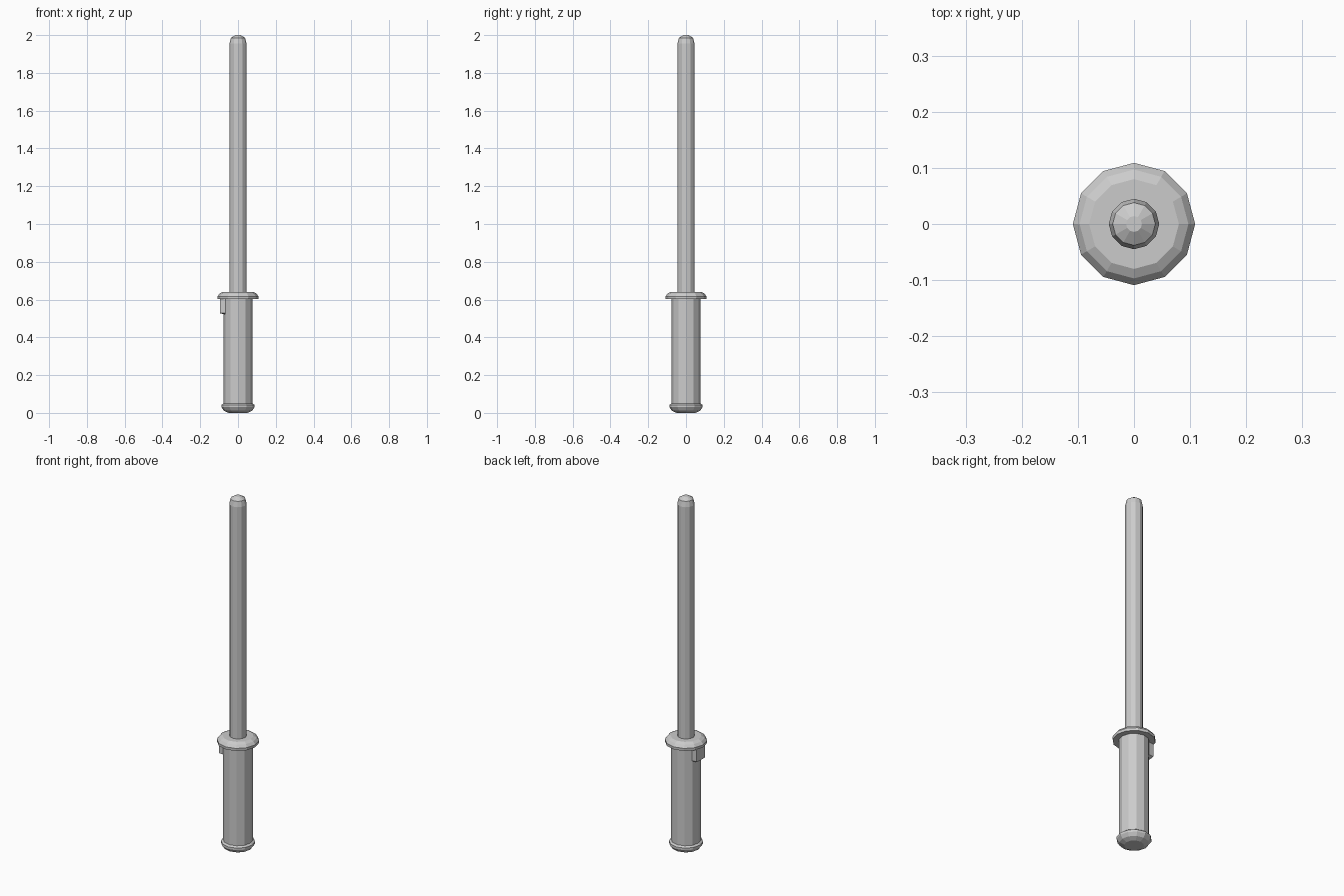
import bpy, bmesh
from math import sin, cos, pi

if "Cube" in bpy.data.objects:
    bpy.data.objects.remove(bpy.data.objects["Cube"])

SIDES = 12

def lathe(name, profile):
    """Closed, flat-faced 12-sided solid from (radius, z) points, bottom to top."""
    bm = bmesh.new()
    rings = [[bm.verts.new((r * cos(2 * pi * i / SIDES), r * sin(2 * pi * i / SIDES), z))
              for i in range(SIDES)] for r, z in profile]
    for a, b in zip(rings, rings[1:]):
        for i in range(SIDES):
            j = (i + 1) % SIDES
            bm.faces.new((a[i], a[j], b[j], b[i]))
    bm.faces.new(rings[0][::-1])
    bm.faces.new(rings[-1])
    finish(name, bm)

def finish(name, bm):
    bmesh.ops.recalc_face_normals(bm, faces=bm.faces)
    mesh = bpy.data.meshes.new(name)
    bm.to_mesh(mesh)
    bm.free()
    bpy.context.collection.objects.link(bpy.data.objects.new(name, mesh))

# Rounded end cap, grip, guard and shaft
lathe("pommel", [(0.05, 0.0), (0.075, 0.012), (0.088, 0.03), (0.088, 0.042), (0.077, 0.05)])
lathe("grip", [(0.077, 0.04), (0.077, 0.61)])
lathe("guard", [(0.077, 0.602), (0.108, 0.602), (0.109, 0.617), (0.097, 0.632), (0.08, 0.641), (0.04, 0.641)])
lathe("shaft", [(0.045, 0.63), (0.045, 1.955), (0.038, 1.985), (0.014, 2.0)])

# Thumb button on the left of the grip, lower corners chamfered
bm = bmesh.new()
outline = [(-0.04, 0.61), (-0.04, 0.53), (-0.03, 0.52), (0.03, 0.52), (0.04, 0.53), (0.04, 0.61)]
inner = [bm.verts.new((-0.06, y, z)) for y, z in outline]
outer = [bm.verts.new((-0.094, y * 0.95, max(z, 0.527))) for y, z in outline]
bm.faces.new(inner)
bm.faces.new(outer[::-1])
for i in range(len(outline)):
    j = (i + 1) % len(outline)
    bm.faces.new((inner[i], outer[i], outer[j], inner[j]))
finish("thumb_button", bm)
